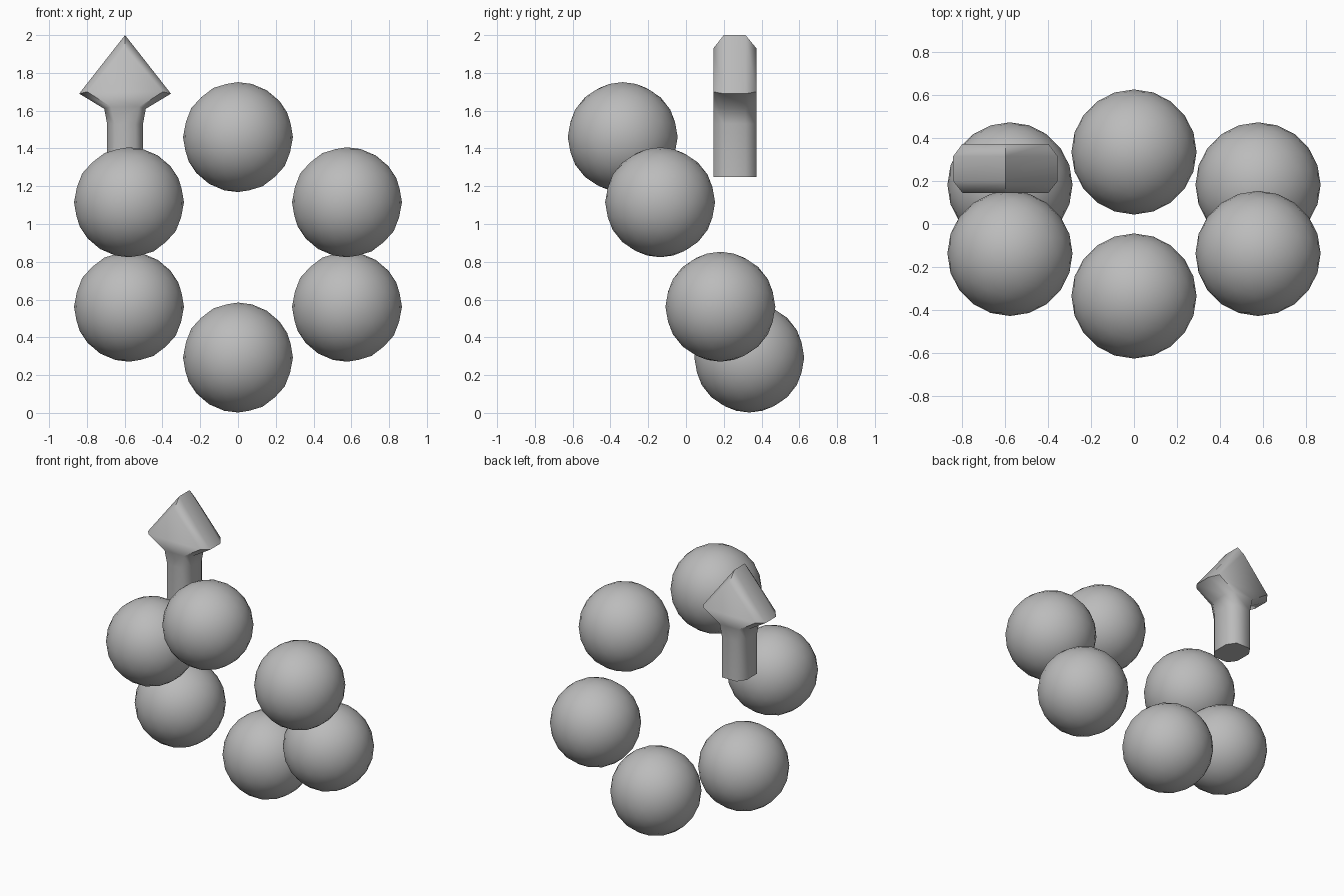
import bpy, bmesh, math

if "Cube" in bpy.data.objects:
    bpy.data.objects.remove(bpy.data.objects["Cube"])

mat = bpy.data.materials.new("plain_grey")
mat.diffuse_color = (0.5, 0.5, 0.5, 1)
mat.use_nodes = True
mat.node_tree.nodes["Principled BSDF"].inputs["Base Color"].default_value = mat.diffuse_color


def finish(bm, name, angle=180):
    bmesh.ops.recalc_face_normals(bm, faces=bm.faces[:])
    me = bpy.data.meshes.new(name)
    bm.to_mesh(me)
    bm.free()
    me.materials.append(mat)
    ob = bpy.data.objects.new(name, me)
    bpy.context.collection.objects.link(ob)
    bpy.ops.object.select_all(action='DESELECT')
    ob.select_set(True)
    bpy.context.view_layer.objects.active = ob
    bpy.ops.object.shade_smooth_by_angle(angle=math.radians(angle))
    return ob


# Tilted ring of six balls
centres = [(0, -0.335, 1.46), (0.577, -0.137, 1.115), (0.577, 0.182, 0.562),
           (0, 0.335, 0.293), (-0.577, 0.182, 0.562), (-0.577, -0.137, 1.115)]
for i, c in enumerate(centres):
    bm = bmesh.new()
    bmesh.ops.create_icosphere(bm, subdivisions=3, radius=0.291)
    bmesh.ops.translate(bm, vec=c, verts=bm.verts[:])
    finish(bm, f"ring_ball_{i + 1}")

# Upward arrow: half outlines (x, z) from tip to foot, chamfered front and back
rim = [(0, 2.0), (0.243, 1.69), (0.11, 1.61), (0.095, 1.53), (0.095, 1.25)]
face = [(0, 1.93), (0.20, 1.70), (0.075, 1.62), (0.055, 1.53), (0.055, 1.25)]
bm = bmesh.new()
loops = []
for half, y in ((face, 0.145), (rim, 0.20), (rim, 0.315), (face, 0.373)):
    outline = half + [(-x, z) for x, z in reversed(half[1:])]
    loops.append([bm.verts.new((x - 0.598, y, z)) for x, z in outline])
n = len(loops[0])
for a, b in zip(loops, loops[1:]):
    for k in range(n):
        if k != 4:  # the foot is closed by one flat cap
            bm.faces.new((a[k], a[(k + 1) % n], b[(k + 1) % n], b[k]))
bm.faces.new([l[4] for l in loops] + [l[5] for l in reversed(loops)])
for lp in (loops[0], loops[-1]):
    # triangular head, then quads down the shaft
    bm.faces.new((lp[0], lp[1], lp[2], lp[7], lp[8]))
    bm.faces.new((lp[2], lp[3], lp[6], lp[7]))
    bm.faces.new((lp[3], lp[4], lp[5], lp[6]))
finish(bm, "up_arrow", 60)
